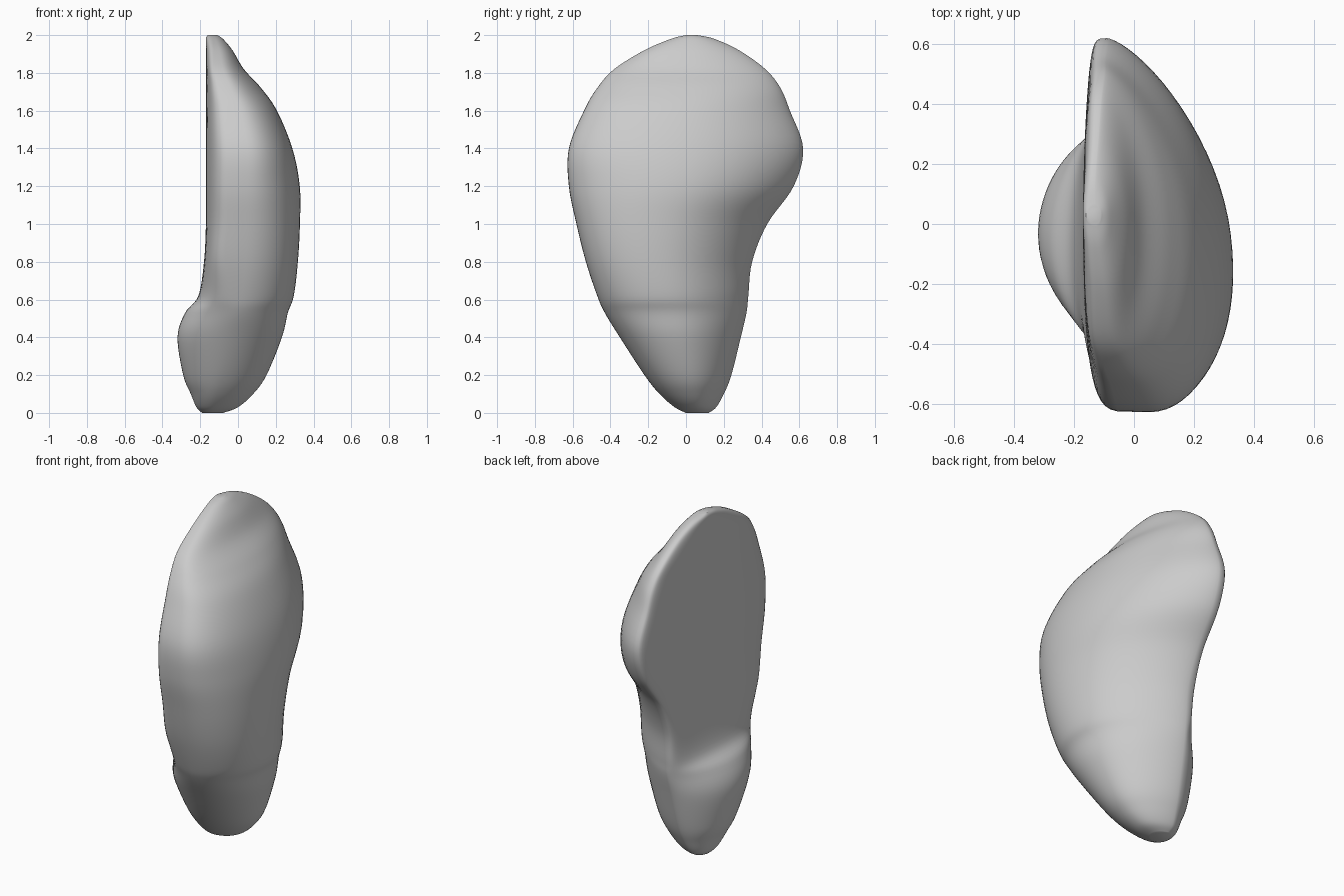
import bpy
import bmesh
from math import cos, sin, pi
from mathutils import Vector

cube = bpy.data.objects.get("Cube")
if cube:
    bpy.data.objects.remove(cube, do_unlink=True)

SIDES = 72
STEPS = 6

# Sections: height, front y, back y, flat-side x, dome x,
# front rim x, back rim x, roundness of the flat side
SECTIONS = [
    (0, 0, .12, -.19, -.08, -.14, -.14, 1),
    (.03, -.06, .16, -.22, 0, -.13, -.14, 1),
    (.1, -.14, .2, -.25, .08, -.11, -.13, 1),
    (.2, -.22, .24, -.29, .15, -.08, -.12, 1),
    (.4, -.35, .29, -.32, .23, -.03, -.11, 1),
    (.53, -.43, .32, -.28, .26, 0, -.1, 1),
    (.62, -.47, .33, -.21, .29, .02, -.1, .6),
    (.8, -.53, .35, -.18, .31, .04, -.1, .3),
    (1, -.58, .43, -.17, .32, .05, -.1, .3),
    (1.2, -.62, .57, -.17, .32, .05, -.09, .3),
    (1.4, -.62, .62, -.17, .28, .05, -.09, .3),
    (1.6, -.54, .55, -.17, .2, .01, -.1, .3),
    (1.72, -.47, .5, -.17, .12, -.04, -.1, .3),
    (1.82, -.38, .42, -.17, .03, -.08, -.11, .3),
    (1.92, -.22, .28, -.17, -.03, -.1, -.12, .4),
    (1.98, -.08, .15, -.17, -.08, -.12, -.13, .6),
    (2, 0, .06, -.16, -.11, -.13, -.13, 1),
]


def blend(a, b, t):
    return a + (b - a) * t


def smooth_sections(rows):
    """Catmull-Rom interpolation between the listed sections."""
    result = []
    last = len(rows) - 1
    for i in range(last):
        group = [rows[max(i - 1, 0)], rows[i], rows[i + 1], rows[min(i + 2, last)]]
        for k in range(STEPS):
            t = k / STEPS
            result.append([
                b + t / 2 * (c - a + t * (2 * a - 5 * b + 4 * c - d + t * (3 * (b - c) + d - a)))
                for a, b, c, d in zip(*group)])
    result.append(rows[last])
    return result


def section_point(row, angle):
    """Domed on +x, flattened on -x, with a thinner rim at the back."""
    z, front, back, flat, dome, front_rim, back_rim, roundness = row
    u, s = cos(angle), sin(angle)
    rim = blend(front_rim, back_rim, (u + 1) / 2)
    y = blend(front, back, (u + 1) / 2)
    if s >= 0:
        power = 1.4 if u > 0 else 1
        height = dome - (front_rim + back_rim) / 2
        x = rim + height * s ** power
    else:
        power = roundness + (.15 if u > 0 else 0)
        x = blend(rim, flat, abs(s) ** power)
    return Vector((x, y, z))


# Organic body lofted through the sections
bm = bmesh.new()
rings = [[bm.verts.new(section_point(row, 2 * pi * i / SIDES)) for i in range(SIDES)]
         for row in smooth_sections(SECTIONS)]
for low, high in zip(rings, rings[1:]):
    for i in range(SIDES):
        j = (i + 1) % SIDES
        bm.faces.new((low[i], low[j], high[j], high[i]))
bm.faces.new(rings[0])
bm.faces.new(rings[-1])
bmesh.ops.recalc_face_normals(bm, faces=bm.faces)
mesh = bpy.data.meshes.new("organ_body")
bm.to_mesh(mesh)
bm.free()
body = bpy.data.objects.new("organ_body", mesh)
bpy.context.collection.objects.link(body)

# Plain grey material
grey = bpy.data.materials.new("plain_grey")
grey.use_nodes = True
grey.diffuse_color = (.6, .6, .6, 1)
grey.node_tree.nodes["Principled BSDF"].inputs["Base Color"].default_value = grey.diffuse_color
mesh.materials.append(grey)

# Smooth shading with the sharp rim kept
bpy.ops.object.select_all(action="DESELECT")
body.select_set(True)
bpy.context.view_layer.objects.active = body
bpy.ops.object.shade_smooth_by_angle(angle=.7)
